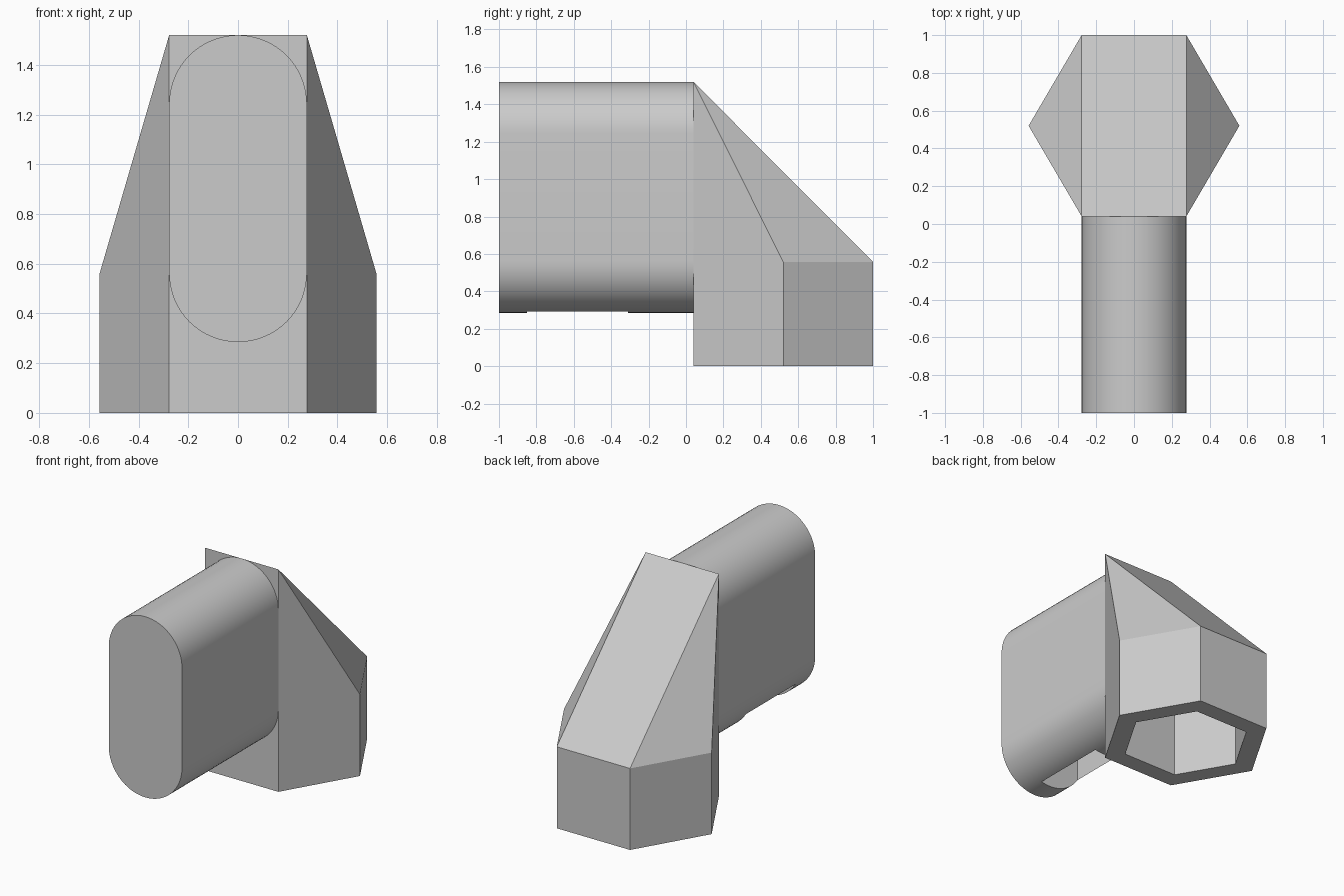
import bpy
import bmesh
from math import pi, cos, sin, radians

cube = bpy.data.objects.get("Cube")
if cube:
    bpy.data.objects.remove(cube, do_unlink=True)

grey = bpy.data.materials.new("plain grey")
grey.use_nodes = True
GREY = (0.6, 0.6, 0.6, 1)
grey.diffuse_color = GREY
grey.node_tree.nodes["Principled BSDF"].inputs["Base Color"].default_value = GREY

HALF, SIDE = 0.277, 0.558        # half widths of the tube and the hexagon
FRONT, MID, BACK = 0.04, 0.52, 1.0
PEAK, EAVE = 1.52, 0.557


def make(name, bm):
    bmesh.ops.recalc_face_normals(bm, faces=bm.faces)
    mesh = bpy.data.meshes.new(name)
    bm.to_mesh(mesh)
    bm.free()
    mesh.materials.append(grey)
    ob = bpy.data.objects.new(name, mesh)
    bpy.context.collection.objects.link(ob)
    return ob


def cut(target, cutter):
    mod = target.modifiers.new("cut", "BOOLEAN")
    mod.operation, mod.solver, mod.object = "DIFFERENCE", "EXACT", cutter
    bpy.context.view_layer.objects.active = target
    bpy.ops.object.modifier_apply(modifier=mod.name)
    bpy.data.objects.remove(cutter, do_unlink=True)


# Hexagonal hood: upright in front, sloping down to the back
def hood(name, scale=1.0, drop=0.0):
    outline = [(HALF, FRONT, PEAK), (SIDE, MID, EAVE), (HALF, BACK, EAVE),
               (-HALF, BACK, EAVE), (-SIDE, MID, EAVE), (-HALF, FRONT, PEAK)]
    bm = bmesh.new()
    low, top = [], []
    for x, y, z in outline:
        px, py = x * scale, MID + (y - MID) * scale
        low.append(bm.verts.new((px, py, -drop)))
        top.append(bm.verts.new((px, py, z * scale)))
    bm.faces.new(low)
    for i in range(6):
        j = (i + 1) % 6
        bm.faces.new((low[i], low[j], top[j], top[i]))
    bm.faces.new((top[0], top[2], top[3], top[5]))
    bm.faces.new(top[0:3])
    bm.faces.new(top[3:6])
    return make(name, bm)


body = hood("hexagonal_hood")
cut(body, hood("hood_cavity", 0.75, 0.05))

# Long tube with a rounded top and bottom
bm = bmesh.new()
STEPS = 32
ring = []
for centre, start in ((PEAK - HALF, 0), (0.285 + HALF, pi)):
    for i in range(STEPS + 1):
        a = start + pi * i / STEPS
        ring.append(bm.verts.new((HALF * cos(a), -1, centre + HALF * sin(a))))
face = bm.faces.new(ring)
out = bmesh.ops.extrude_face_region(bm, geom=[face])
moved = [v for v in out["geom"] if isinstance(v, bmesh.types.BMVert)]
bmesh.ops.translate(bm, verts=moved, vec=(0, FRONT + 1, 0))
if not face.is_valid or len(bm.faces) < len(ring) + 2:
    bm.faces.new(ring)
tube = make("rounded_tube", bm)

# Off-centre slot in the underside of the tube
bm = bmesh.new()
bmesh.ops.create_cube(bm, size=1)
bmesh.ops.scale(bm, verts=bm.verts, vec=(0.30, 0.54, 0.7))
bmesh.ops.translate(bm, verts=bm.verts, vec=(-0.085, -0.58, 0.45))
cut(tube, make("slot_cutter", bm))

# Smooth the round parts, keep the corners sharp
bpy.ops.object.select_all(action="DESELECT")
tube.select_set(True)
bpy.context.view_layer.objects.active = tube
bpy.ops.object.shade_smooth_by_angle(angle=radians(30))
